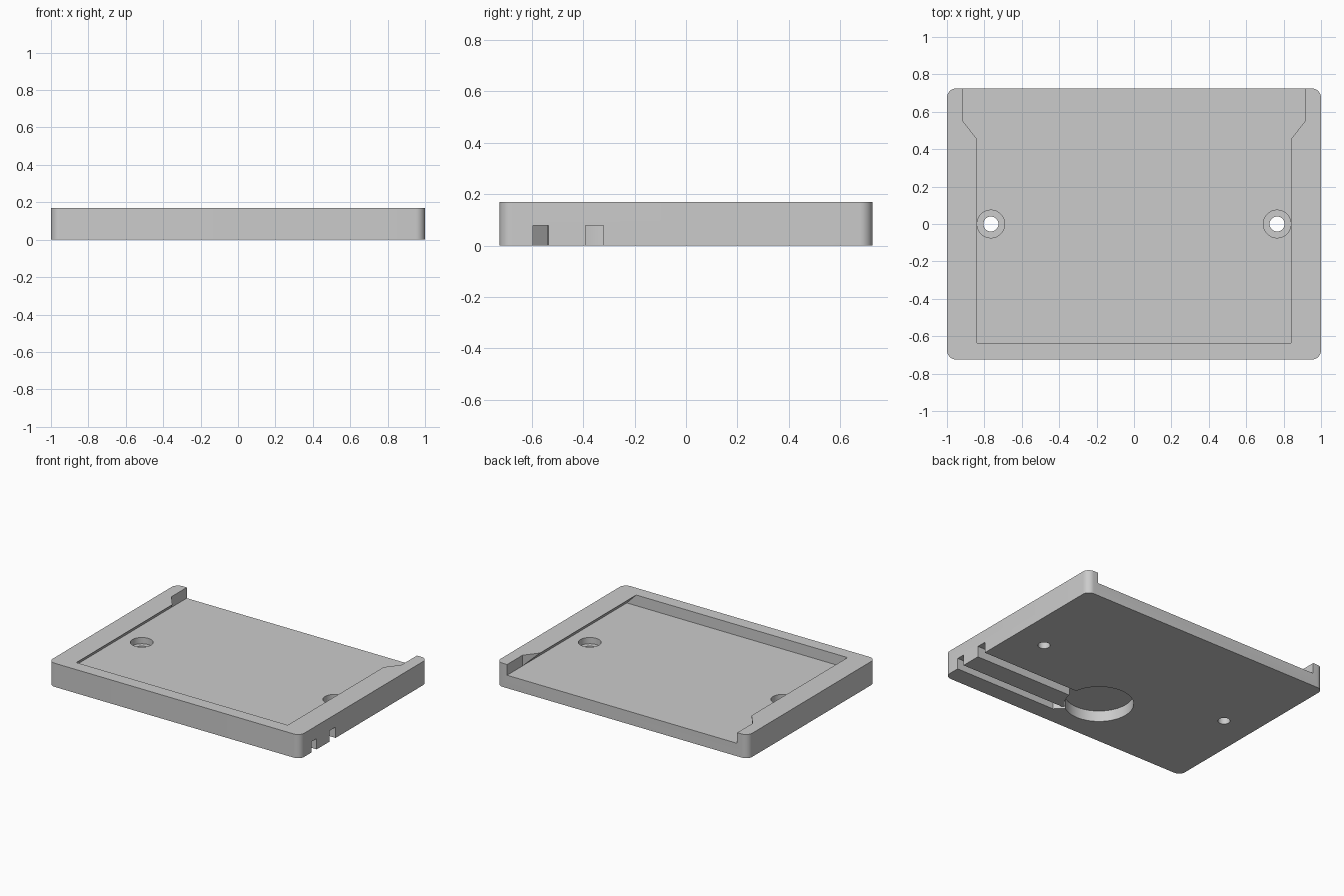
import bpy, bmesh
from math import cos, sin, pi, radians

cube = bpy.data.objects.get("Cube")
if cube:
    bpy.data.objects.remove(cube, do_unlink=True)

WIDTH, DEPTH, HEIGHT = 2.0, 1.45, 0.17
FLOOR = 0.093        # floor of the sliding pocket
GROOVE = 0.078       # depth of the underside recesses
INNER, OUTER = 0.84, 0.915
FRONT = -0.635

grey = bpy.data.materials.new("plain grey")
grey.use_nodes = True
colour = (0.6, 0.6, 0.6, 1)
grey.diffuse_color = colour
grey.node_tree.nodes["Principled BSDF"].inputs["Base Color"].default_value = colour


def arc(cx, cy, r, start, end, steps):
    angles = [start + (end - start) * i / steps for i in range(steps + 1)]
    return [(cx + r * cos(a), cy + r * sin(a)) for a in angles]


def circle(cx, cy, r, steps=64):
    return arc(cx, cy, r, 0, 2 * pi, steps)[:-1]


def extrude(name, points, offset):
    """Extrude a closed 3D outline along an offset into a solid."""
    bm = bmesh.new()
    face = bm.faces.new([bm.verts.new(p) for p in points])
    result = bmesh.ops.extrude_face_region(bm, geom=[face])
    moved = [v for v in result["geom"] if isinstance(v, bmesh.types.BMVert)]
    bmesh.ops.translate(bm, verts=moved, vec=offset)
    bmesh.ops.recalc_face_normals(bm, faces=bm.faces)
    mesh = bpy.data.meshes.new(name)
    bm.to_mesh(mesh)
    bm.free()
    mesh.materials.append(grey)
    obj = bpy.data.objects.new(name, mesh)
    bpy.context.collection.objects.link(obj)
    return obj


def prism(name, outline, low, high):
    return extrude(name, [(x, y, low) for x, y in outline], (0, 0, high - low))


# Plate with rounded upright corners
r = 0.05
outline = []
for i, (sx, sy) in enumerate([(1, 1), (-1, 1), (-1, -1), (1, -1)]):
    outline += arc(sx * (WIDTH / 2 - r), sy * (DEPTH / 2 - r), r,
                   i * pi / 2, (i + 1) * pi / 2, 10)
plate = prism("mounting_plate", outline, 0, HEIGHT)

# Straight-sided, flared entry at the open back
half = [(INNER, 0.455), (OUTER, 0.55), (OUTER, 0.9)]
entry = half + [(-x, y) for x, y in reversed(half)]
cutters = [prism("entry_cutter", entry, FLOOR, 0.3)]

# Dovetail pocket with undercut sides
slope = (OUTER - INNER) / (HEIGHT - FLOOR)
top = HEIGHT + 0.05
top_half = INNER - slope * 0.05
section = [(-OUTER, FLOOR), (OUTER, FLOOR), (top_half, top), (-top_half, top)]
cutters.append(extrude("dovetail_cutter", [(x, FRONT, z) for x, z in section],
                       (0, 0.9 - FRONT, 0)))

# Counterbored screw holes
for side in (-1, 1):
    x = side * 0.765
    cutters.append(prism("counterbore_cutter", circle(x, 0, 0.074, 48), 0.048, FLOOR + 0.02))
    cutters.append(prism("screw_hole_cutter", circle(x, 0, 0.04, 48), -0.1, 0.1))

# Underside round recess and the two cable channels leading to it
cutters.append(prism("recess_cutter", circle(0, -0.355, 0.226), -0.1, GROOVE))
straight = [(1.1, -0.39), (1.1, -0.32), (0, -0.32), (0, -0.39)]
bent = [(1.1, -0.595), (1.1, -0.535), (0.16, -0.535),
        (0.1, -0.46), (0.1, -0.505), (0.19, -0.595)]
for path in (straight, bent):
    cutters.append(prism("channel_cutter", path, -0.1, GROOVE))

# Carve everything out of the plate
bpy.ops.object.select_all(action="DESELECT")
plate.select_set(True)
bpy.context.view_layer.objects.active = plate
for cutter in cutters:
    cutter.hide_render = True
    mod = plate.modifiers.new("cut", "BOOLEAN")
    mod.operation = "DIFFERENCE"
    mod.solver = "EXACT"
    mod.object = cutter
    bpy.ops.object.modifier_apply(modifier=mod.name)
    bpy.data.objects.remove(cutter, do_unlink=True)

bpy.ops.object.shade_smooth_by_angle(angle=radians(30))
